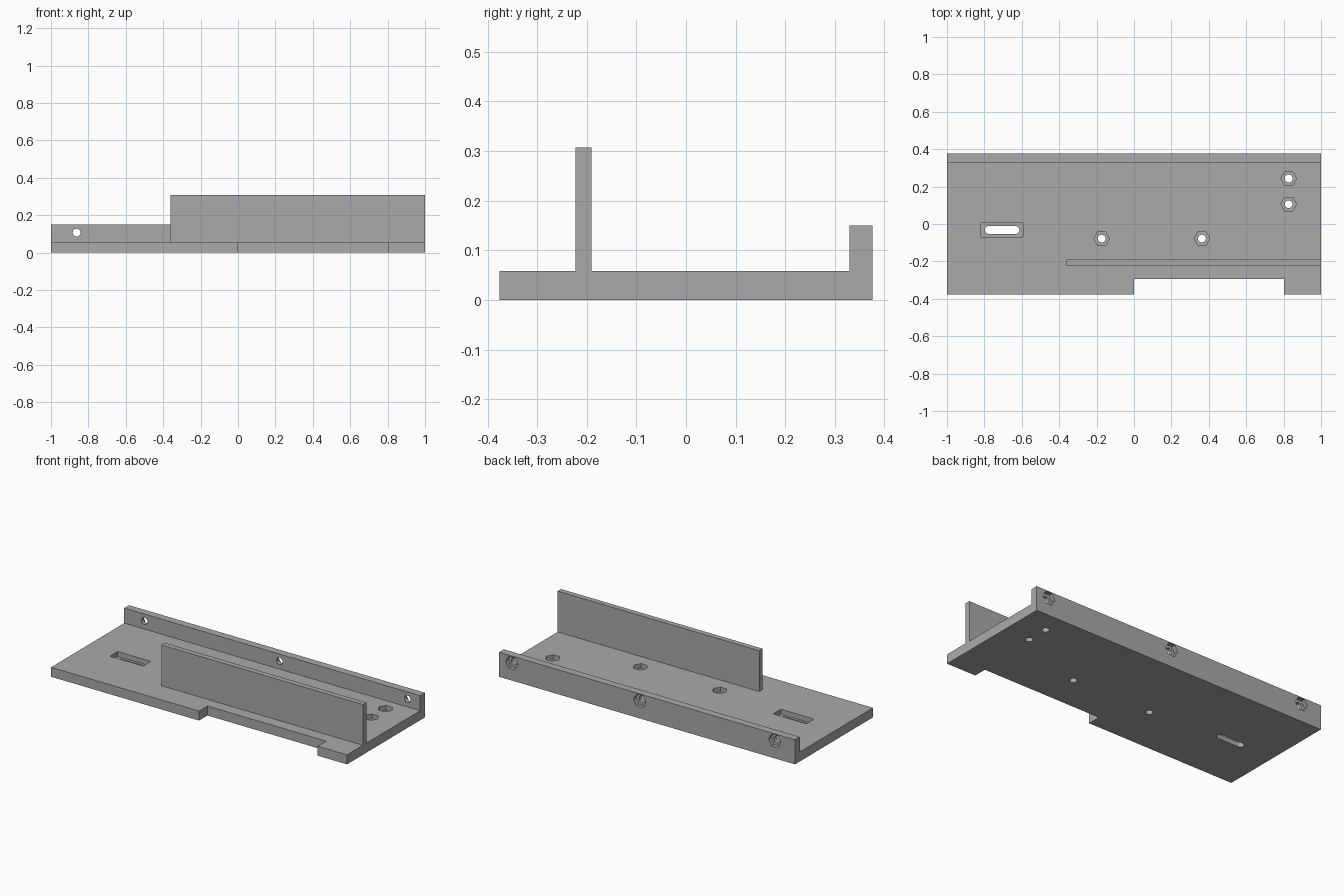
import bpy, bmesh, math
from mathutils import Matrix, Vector

cube = bpy.data.objects.get("Cube")
if cube:
    bpy.data.objects.remove(cube, do_unlink=True)

BASE_TOP, RAIL_TOP, FIN_TOP = 0.058, 0.15, 0.307
BACK, RAIL_FRONT = 0.376, 0.33
HOLE_R, NUT_R = 0.021, 0.042

grey = bpy.data.materials.new("plain grey")
grey.use_nodes = True
grey.diffuse_color = (0.4, 0.4, 0.4, 1)
grey.node_tree.nodes["Principled BSDF"].inputs["Base Color"].default_value = (0.4, 0.4, 0.4, 1)


def prism(name, outline, depth, matrix=Matrix()):
    """Extrude a flat outline along local z, then place it."""
    bm = bmesh.new()
    face = bm.faces.new([bm.verts.new((x, y, 0)) for x, y in outline])
    ext = bmesh.ops.extrude_face_region(bm, geom=[face])
    verts = [v for v in ext["geom"] if isinstance(v, bmesh.types.BMVert)]
    bmesh.ops.translate(bm, verts=verts, vec=(0, 0, depth))
    bm.transform(matrix)
    bmesh.ops.recalc_face_normals(bm, faces=bm.faces)
    mesh = bpy.data.meshes.new(name)
    bm.to_mesh(mesh)
    bm.free()
    mesh.materials.append(grey)
    obj = bpy.data.objects.new(name, mesh)
    bpy.context.collection.objects.link(obj)
    return obj


def rect(x0, x1, y0, y1):
    return [(x0, y0), (x1, y0), (x1, y1), (x0, y1)]


def ngon(sides, r):
    return [(r * math.cos(math.tau * i / sides), r * math.sin(math.tau * i / sides))
            for i in range(sides)]


def stadium(half, r, steps=12):
    arc = [math.pi * i / steps - math.pi / 2 for i in range(steps + 1)]
    right = [(half + r * math.cos(a), r * math.sin(a)) for a in arc]
    return right + [(-x, -y) for x, y in right]


def combine(target, tool, operation):
    mod = target.modifiers.new(operation.lower(), "BOOLEAN")
    mod.operation, mod.solver, mod.object = operation, "EXACT", tool
    bpy.context.view_layer.objects.active = target
    bpy.ops.object.modifier_apply(modifier=mod.name)
    bpy.data.objects.remove(tool, do_unlink=True)


def counterbore(target, matrix, hole, pocket, pocket_depth):
    """Cut a through hole and a wider pocket; local z points out of the surface."""
    for outline, low in ((hole, -0.1), (pocket, -pocket_depth)):
        combine(target, prism("cutter", outline, 0.05 - low,
                              matrix @ Matrix.Translation((0, 0, low))), "DIFFERENCE")


# Base plate with raised rear rail, as one side profile swept along x
profile = [(-BACK, 0), (BACK, 0), (BACK, RAIL_TOP), (RAIL_FRONT, RAIL_TOP),
           (RAIL_FRONT, BASE_TOP), (-BACK, BASE_TOP)]
sweep = Matrix(((0, 0, 1, -1), (1, 0, 0, 0), (0, 1, 0, 0), (0, 0, 0, 1)))
plate = prism("mounting_plate", profile, 2, sweep)

# Upright fin near the front
fin = prism("fin", rect(-0.362, 1, -0.223, -0.19), FIN_TOP - 0.03,
            Matrix.Translation((0, 0, 0.03)))
combine(plate, fin, "UNION")

# Front edge notch
combine(plate, prism("notch", rect(0, 0.802, -0.5, -0.295), 0.3,
                     Matrix.Translation((0, 0, -0.1))), "DIFFERENCE")

# Bolt holes with hexagonal nut pockets in the base
for x, y in ((-0.173, -0.078), (0.363, -0.078), (0.827, 0.243), (0.827, 0.106)):
    counterbore(plate, Matrix.Translation((x, y, BASE_TOP)),
                ngon(24, HOLE_R), ngon(6, NUT_R), 0.03)

# Adjustment slot with rectangular recess
counterbore(plate, Matrix.Translation((-0.705, -0.032, BASE_TOP)),
            stadium(0.071, HOLE_R), rect(-0.112, 0.112, -0.037, 0.037), 0.03)

# Bolt holes through the rear rail, nut pockets on the back
for x in (-0.863, 0.05, 0.914):
    place = Matrix.Translation((x, BACK, 0.107)) @ Matrix.Rotation(-math.pi / 2, 4, "X")
    counterbore(plate, place, ngon(24, HOLE_R), ngon(6, NUT_R), 0.024)

# Merge coplanar leftovers and smooth only the round hole walls
bm = bmesh.new()
bm.from_mesh(plate.data)
bmesh.ops.remove_doubles(bm, verts=bm.verts, dist=0.0001)
bmesh.ops.dissolve_limit(bm, angle_limit=0.01, verts=bm.verts, edges=bm.edges)
bm.to_mesh(plate.data)
bm.free()
bpy.ops.object.select_all(action="DESELECT")
plate.select_set(True)
bpy.context.view_layer.objects.active = plate
bpy.ops.object.shade_smooth_by_angle(angle=math.radians(30))
